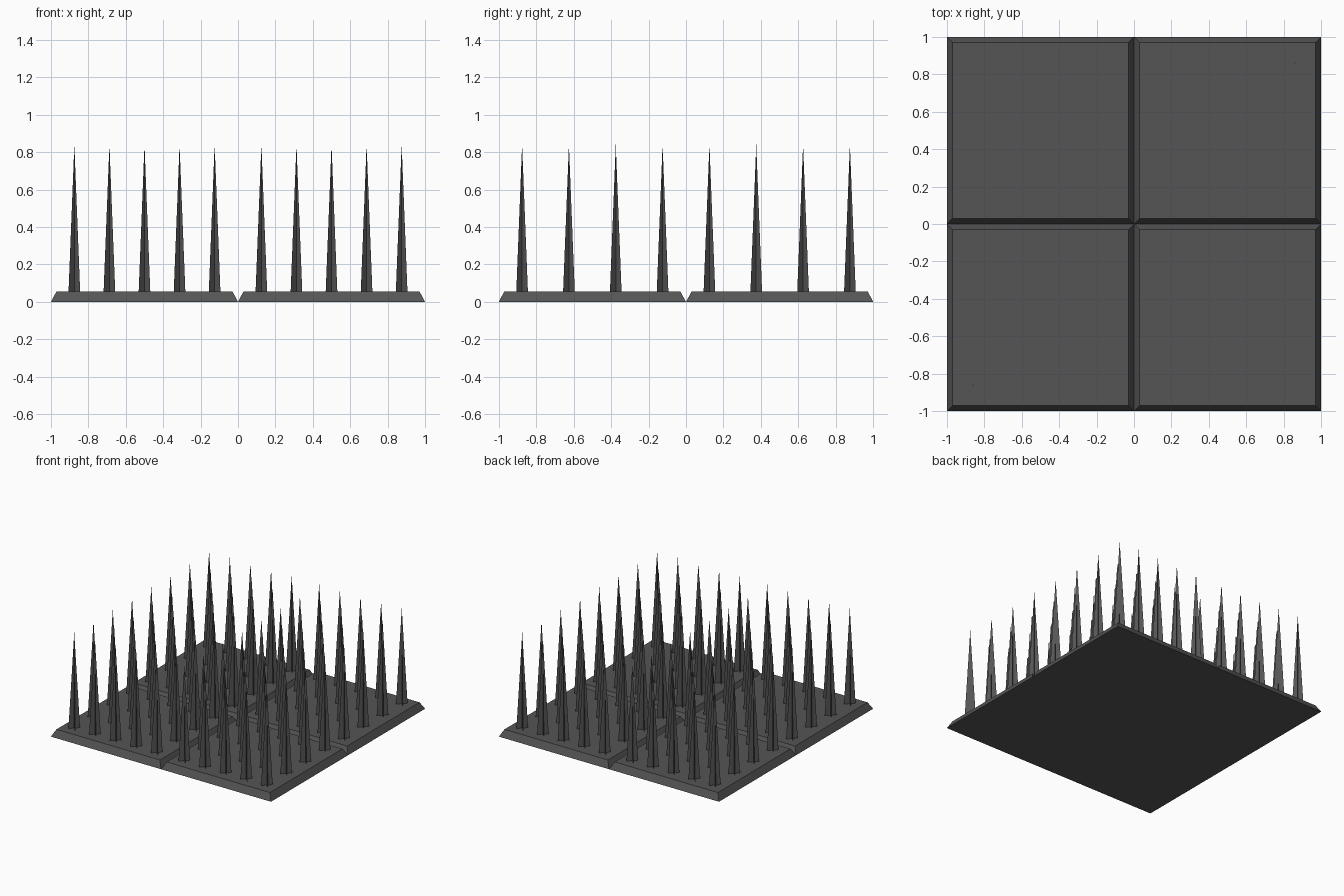
import bpy, bmesh

if "Cube" in bpy.data.objects:
    bpy.data.objects.remove(bpy.data.objects["Cube"])

TOP, INSET = 0.056, 0.03      # tile height and bevel inset
TIP, HALF = 0.84, 0.031       # spike tip height and blade half extent

steel = bpy.data.materials.new("dark_steel")
steel.diffuse_color = (0.09, 0.09, 0.09, 1)
steel.use_nodes = True
steel.node_tree.nodes["Principled BSDF"].inputs["Base Color"].default_value = steel.diffuse_color


def make_object(name, bm):
    mesh = bpy.data.meshes.new(name)
    bm.to_mesh(mesh)
    bm.free()
    mesh.materials.append(steel)
    obj = bpy.data.objects.new(name, mesh)
    bpy.context.collection.objects.link(obj)


def tile(cx, cy):
    # square plate with sloped sides
    bm = bmesh.new()
    bmesh.ops.create_cube(bm, size=1)
    for v in bm.verts:
        top = v.co.z > 0
        k = 1 - 2 * INSET if top else 1
        v.co = (cx + v.co.x * k, cy + v.co.y * k, TOP if top else 0)
    make_object("base_tile", bm)


def spikes(sx, sy):
    # each spike is two crossed upright triangular blades
    bm = bmesh.new()
    for i in range(5):
        for j in range(4):
            x, y = sx * (0.125 + 0.1875 * i), sy * (0.125 + 0.25 * j)
            for d in (1, -1):
                pts = [(x - HALF, y - d * HALF, TOP),
                       (x + HALF, y + d * HALF, TOP), (x, y, TIP)]
                bm.faces.new([bm.verts.new(p) for p in pts])
    make_object("spikes", bm)


# four tiles, each with a 5 by 4 field of spikes
for sx in (-1, 1):
    for sy in (-1, 1):
        tile(sx * 0.5, sy * 0.5)
        spikes(sx, sy)
